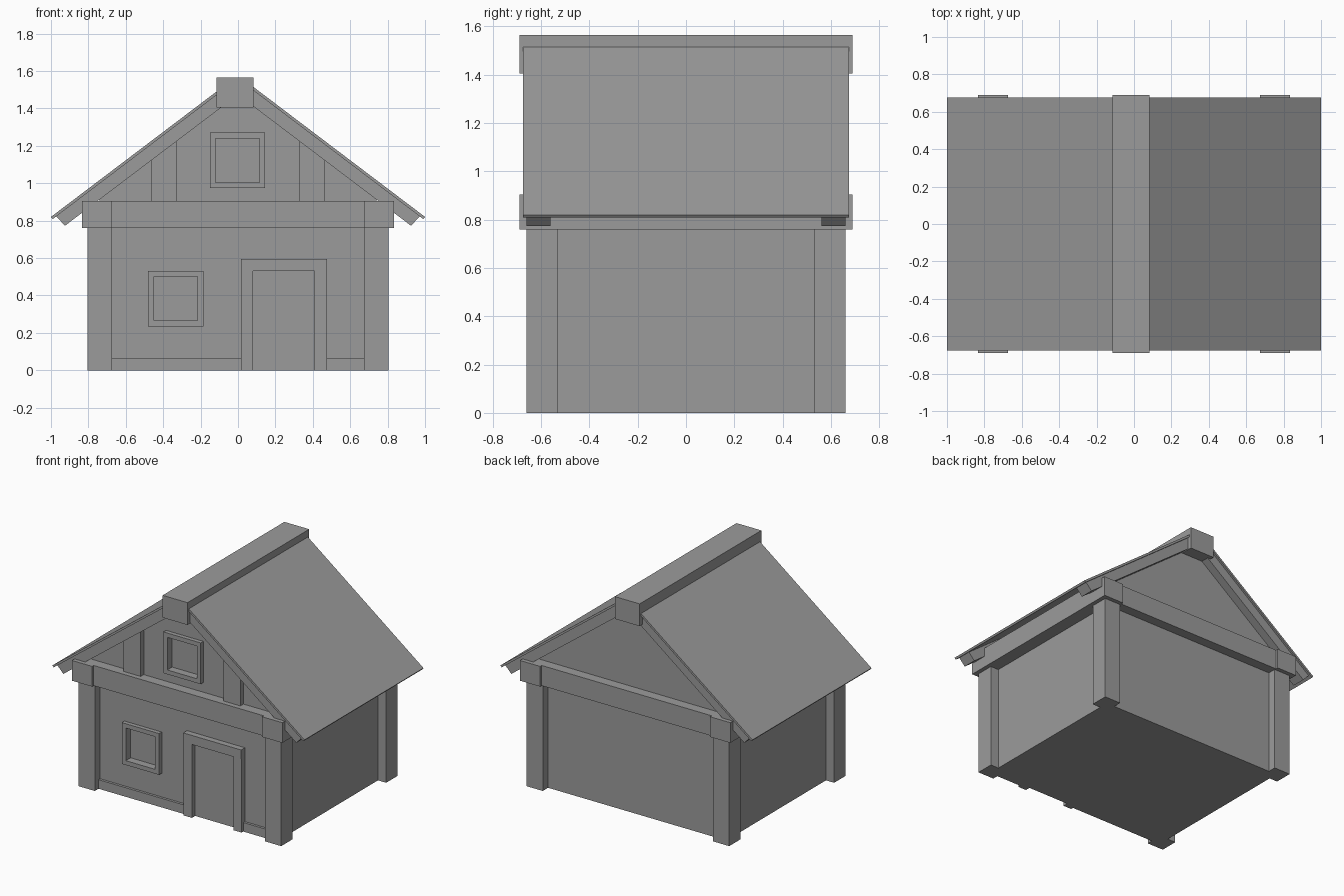
import bpy, bmesh

if "Cube" in bpy.data.objects:
    bpy.data.objects.remove(bpy.data.objects["Cube"], do_unlink=True)

# One plain grey for the whole house
grey = bpy.data.materials.new("plain_grey")
grey.use_nodes = True
GREY = (0.33, 0.33, 0.33, 1)
grey.diffuse_color = GREY
grey.node_tree.nodes["Principled BSDF"].inputs["Base Color"].default_value = GREY

SLOPE = 0.757      # roof rise per unit of width
ROOF_TOP = 1.577   # where the upper roof planes would meet
RAFTER_LOW = 1.473 # where the rafter undersides would meet


def prism(name, profile, y0, y1):
    """Extrude an x-z profile from y0 to y1."""
    bm = bmesh.new()
    face = bm.faces.new([bm.verts.new((x, y0, z)) for x, z in profile])
    ext = bmesh.ops.extrude_face_region(bm, geom=[face])
    for v in ext["geom"]:
        if isinstance(v, bmesh.types.BMVert):
            v.co.y = y1
    bmesh.ops.recalc_face_normals(bm, faces=bm.faces[:])
    mesh = bpy.data.meshes.new(name)
    bm.to_mesh(mesh)
    bm.free()
    mesh.materials.append(grey)
    obj = bpy.data.objects.new(name, mesh)
    bpy.context.collection.objects.link(obj)
    return obj


def box(name, x0, x1, y0, y1, z0, z1):
    return prism(name, [(x0, z0), (x1, z0), (x1, z1), (x0, z1)], y0, y1)


def cut(obj, cutter):
    """Subtract the cutter and bake the result."""
    mod = obj.modifiers.new("opening", "BOOLEAN")
    mod.operation = "DIFFERENCE"
    mod.solver = "EXACT"
    mod.object = cutter
    deps = bpy.context.evaluated_depsgraph_get()
    baked = bpy.data.meshes.new_from_object(obj.evaluated_get(deps))
    obj.modifiers.clear()
    obj.data = baked


# House body with gables
WALL = 0.60
body = prism("walls", [(-0.74, 0), (0.74, 0), (0.74, 0.92), (0, 1.49), (-0.74, 0.92)],
             -WALL, WALL)

# Framed, recessed windows
for name, cx, cz in (("lower_window", -0.333, 0.383), ("gable_window", -0.003, 1.122)):
    frame = box(name + "_frame", cx - 0.148, cx + 0.148, -WALL - 0.03, -WALL,
                cz - 0.148, cz + 0.148)
    hole = box(name + "_cutter", cx - 0.117, cx + 0.117, -0.8, -WALL + 0.025,
               cz - 0.117, cz + 0.117)
    hole.hide_render = True
    cut(body, hole)
    cut(frame, hole)
    bpy.data.objects.remove(hole, do_unlink=True)

# Door surround and skirting boards
box("door_jamb_left", 0.41, 0.475, -0.637, -WALL, 0, 0.53)
box("door_jamb_right", 0.015, 0.08, -0.637, -WALL, 0, 0.53)
box("door_lintel", 0.015, 0.475, -0.643, -WALL, 0.53, 0.595)
box("skirting_right", -0.68, 0.015, -0.618, -WALL, 0, 0.065)
box("skirting_left", 0.475, 0.68, -0.618, -WALL, 0, 0.065)

# Corner posts, beams and rafters, mirrored across the house
for sx, side in ((1, "left"), (-1, "right")):
    box("side_beam_" + side, sx * 0.675, sx * 0.835, -0.69, 0.69, 0.76, 0.905)

    # Stud in the front gable, cut to the roof slope
    studs = [(0.328, 0.905), (0.463, 0.905),
             (0.463, RAFTER_LOW - SLOPE * 0.463), (0.328, RAFTER_LOW - SLOPE * 0.328)]
    prism("gable_stud_" + side, [(sx * x, z) for x, z in studs], -0.635, -WALL)

    # Thin roof sheet
    sheet = [(0.03, ROOF_TOP - SLOPE * 0.03), (1.0, ROOF_TOP - SLOPE),
             (0.991, ROOF_TOP - SLOPE - 0.012), (0.03, ROOF_TOP - SLOPE * 0.03 - 0.019)]
    prism("roof_" + side, [(sx * x, z) for x, z in sheet], -0.675, 0.675)

    # Rafters with square-cut tails
    rafter = [(0, RAFTER_LOW), (0.925, RAFTER_LOW - SLOPE * 0.925),
              (0.973, 0.824), (0, 1.56)]
    for sy, end in ((-1, "front"), (1, "back")):
        prism(f"rafter_{end}_{side}", [(sx * x, z) for x, z in rafter],
              sy * 0.56, sy * 0.66)
        box(f"post_{end}_{side}", sx * 0.675, sx * 0.805,
            sy * 0.53, sy * 0.66, 0, 0.76)

for sy, end in ((-1, "front"), (1, "back")):
    box("cross_beam_" + end, -0.675, 0.675, sy * 0.58, sy * 0.672, 0.76, 0.905)

# Ridge beam
box("ridge_beam", -0.115, 0.082, -0.69, 0.69, 1.405, 1.565)
